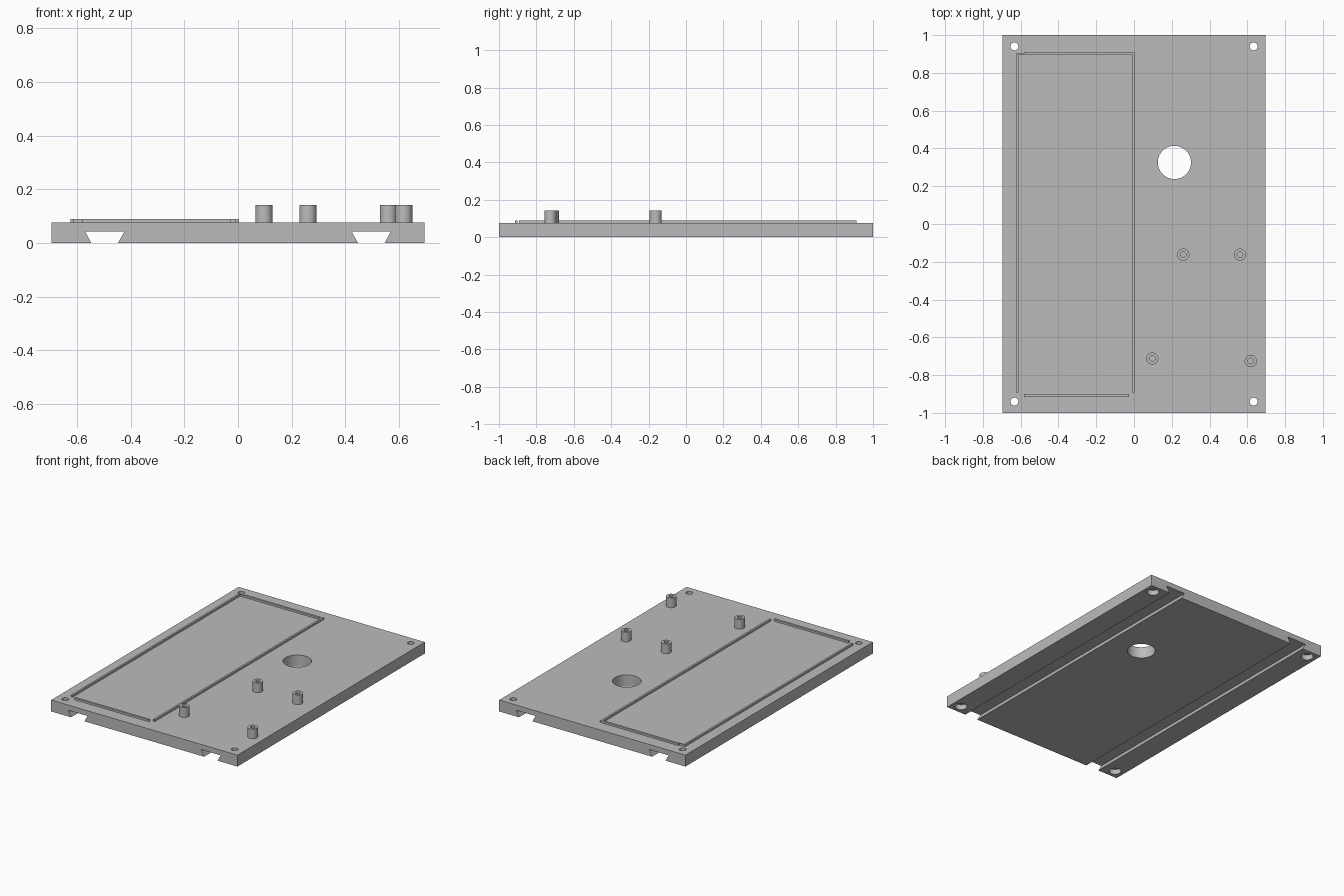
import bpy
import bmesh
import math
from mathutils import Matrix

if "Cube" in bpy.data.objects:
    bpy.data.objects.remove(bpy.data.objects["Cube"], do_unlink=True)

grey = bpy.data.materials.new("plain grey")
grey.use_nodes = True
GREY = (0.5, 0.5, 0.5, 1)
grey.diffuse_color = GREY
grey.node_tree.nodes["Principled BSDF"].inputs["Base Color"].default_value = GREY

W, TOP, RIM, POST = 0.696, 0.077, 0.09, 0.142


def finish(name, bm):
    bmesh.ops.recalc_face_normals(bm, faces=bm.faces)
    mesh = bpy.data.meshes.new(name)
    bm.to_mesh(mesh)
    bm.free()
    mesh.materials.append(grey)
    obj = bpy.data.objects.new(name, mesh)
    bpy.context.collection.objects.link(obj)
    return obj


def box(name, x0, x1, y0, y1, z0, z1):
    bm = bmesh.new()
    bmesh.ops.create_cube(bm, size=1)
    bmesh.ops.scale(bm, vec=(x1 - x0, y1 - y0, z1 - z0), verts=bm.verts)
    bmesh.ops.translate(bm, vec=((x0 + x1) / 2, (y0 + y1) / 2, (z0 + z1) / 2), verts=bm.verts)
    return finish(name, bm)


def cylinder(name, x, y, radius, z0, z1):
    bm = bmesh.new()
    bmesh.ops.create_cone(bm, cap_ends=True, segments=48, radius1=radius, radius2=radius,
                          depth=z1 - z0, matrix=Matrix.Translation((x, y, (z0 + z1) / 2)))
    return finish(name, bm)


def cut(target, cutter):
    mod = target.modifiers.new("cut", "BOOLEAN")
    mod.operation = "DIFFERENCE"
    mod.solver = "EXACT"
    mod.object = cutter
    bpy.context.view_layer.objects.active = target
    bpy.ops.object.modifier_apply(modifier=mod.name)
    bpy.data.objects.remove(cutter, do_unlink=True)


def smooth(obj):
    bpy.ops.object.select_all(action="DESELECT")
    obj.select_set(True)
    bpy.context.view_layer.objects.active = obj
    bpy.ops.object.shade_smooth_by_angle(angle=math.radians(30))


# Base plate: end profile with two dovetail channels, extruded along y
half = [(0.447, 0), (0.424, 0.042), (0.57, 0.042), (0.547, 0), (W, 0), (W, TOP)]
profile = half + [(-x, z) for x, z in reversed(half)]
bm = bmesh.new()
end = bm.faces.new([bm.verts.new((x, -1, z)) for x, z in profile])
grown = bmesh.ops.extrude_face_region(bm, geom=[end], use_keep_orig=True)["geom"]
bmesh.ops.translate(bm, vec=(0, 2, 0), verts=[v for v in grown if isinstance(v, bmesh.types.BMVert)])
plate = finish("base_plate", bm)

# Cable opening and counterbored corner screw holes
cut(plate, cylinder("cable_opening", 0.214, 0.326, 0.088, -0.1, 0.2))
for sx in (-1, 1):
    for sy in (-1, 1):
        cut(plate, cylinder("screw_hole", sx * 0.633, sy * 0.94, 0.021, -0.1, 0.2))
        cut(plate, cylinder("screw_head_recess", sx * 0.633, sy * 0.94, 0.038, -0.1, 0.035))
smooth(plate)

# Low locating rim around the long bay
z = TOP - 0.005
box("rim_right", -0.624, -0.612, -0.893, 0.902, z, RIM)
box("rim_left", -0.01, 0.003, -0.893, 0.911, z, RIM)
box("rim_back", -0.582, -0.01, 0.897, 0.911, z, RIM)
box("rim_back_corner", -0.612, -0.582, 0.895, 0.902, z, RIM)
box("rim_front", -0.582, -0.026, -0.915, -0.901, z, RIM)

# Hollow mounting posts
for i, (x, y) in enumerate([(0.261, -0.162), (0.561, -0.162), (0.097, -0.712), (0.618, -0.725)]):
    post = cylinder(f"mounting_post_{i + 1}", x, y, 0.032, z, POST)
    cut(post, cylinder("post_bore", x, y, 0.015, TOP, 0.2))
    smooth(post)
